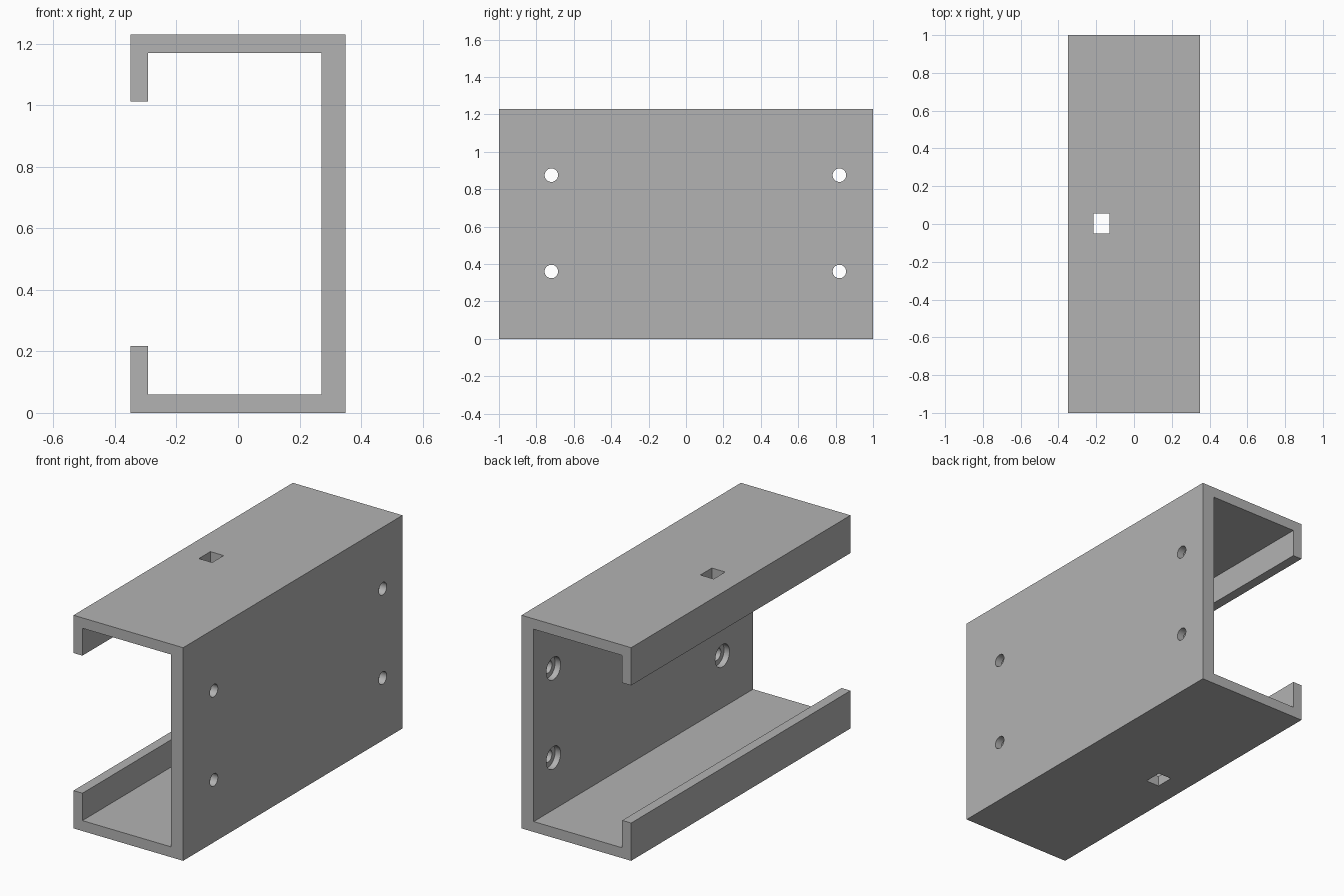
import bpy, bmesh
from mathutils import Matrix, Vector

old = bpy.data.objects.get("Cube")
if old:
    bpy.data.objects.remove(old, do_unlink=True)

WALL_IN, HALF_W, HEIGHT = 0.272, 0.35, 1.23
HOLES = [(y, z) for y in (-0.72, 0.82) for z in (0.36, 0.875)]


def make_object(name, bm):
    bmesh.ops.recalc_face_normals(bm, faces=bm.faces)
    mesh = bpy.data.meshes.new(name)
    bm.to_mesh(mesh)
    bm.free()
    obj = bpy.data.objects.new(name, mesh)
    bpy.context.collection.objects.link(obj)
    return obj


def wall_cylinders(name, radius, x0, x1):
    """One cylinder along x at every screw position."""
    bm = bmesh.new()
    for y, z in HOLES:
        place = Matrix.Translation(((x0 + x1) / 2, y, z)) @ Matrix.Rotation(1.5707963, 4, 'Y')
        bmesh.ops.create_cone(bm, cap_ends=True, segments=48, radius1=radius,
                              radius2=radius, depth=x1 - x0, matrix=place)
    return make_object(name, bm)


# C-shaped channel: lower half of the profile, mirrored for the upper half
half = [(-0.293, 0.06), (-0.293, 0.218), (-HALF_W, 0.218), (-HALF_W, 0), (HALF_W, 0)]
profile = [(WALL_IN, 0.06)] + half
profile += [(x, HEIGHT - z) for x, z in reversed(profile)]
bm = bmesh.new()
face = bm.faces.new([bm.verts.new((x, -1, z)) for x, z in profile])
ext = bmesh.ops.extrude_face_region(bm, geom=[face])
bmesh.ops.translate(bm, vec=Vector((0, 2, 0)),
                    verts=[g for g in ext["geom"] if isinstance(g, bmesh.types.BMVert)])
channel = make_object("channel", bm)

# Screw holes, counterbores on the inside, and a square hole through both flanges
cutters = [wall_cylinders("screw_hole_cutter", 0.036, 0.2, 0.45),
           wall_cylinders("counterbore_cutter", 0.065, 0.2, WALL_IN + 0.035)]
bm = bmesh.new()
bmesh.ops.create_cube(bm, size=1, matrix=Matrix.Translation((-0.173, 0.003, HEIGHT / 2))
                      @ Matrix.Diagonal((0.085, 0.105, 2, 1)))
cutters.append(make_object("square_hole_cutter", bm))

for cutter in cutters:
    cutter.hide_render = True
    mod = channel.modifiers.new(cutter.name, 'BOOLEAN')
    mod.operation = 'DIFFERENCE'
    mod.solver = 'EXACT'
    mod.object = cutter

# Bake the cuts and drop the cutters
bpy.context.view_layer.update()
deps = bpy.context.evaluated_depsgraph_get()
baked = bpy.data.meshes.new_from_object(channel.evaluated_get(deps))
channel.modifiers.clear()
channel.data = baked
for cutter in cutters:
    bpy.data.objects.remove(cutter, do_unlink=True)

# Plain grey finish
grey = bpy.data.materials.new("grey")
grey.use_nodes = True
colour = (0.45, 0.45, 0.45, 1)
grey.diffuse_color = colour
grey.node_tree.nodes["Principled BSDF"].inputs["Base Color"].default_value = colour
baked.materials.clear()
baked.materials.append(grey)

bpy.ops.object.select_all(action='DESELECT')
channel.select_set(True)
bpy.context.view_layer.objects.active = channel
bpy.ops.object.shade_smooth_by_angle(angle=0.5)
